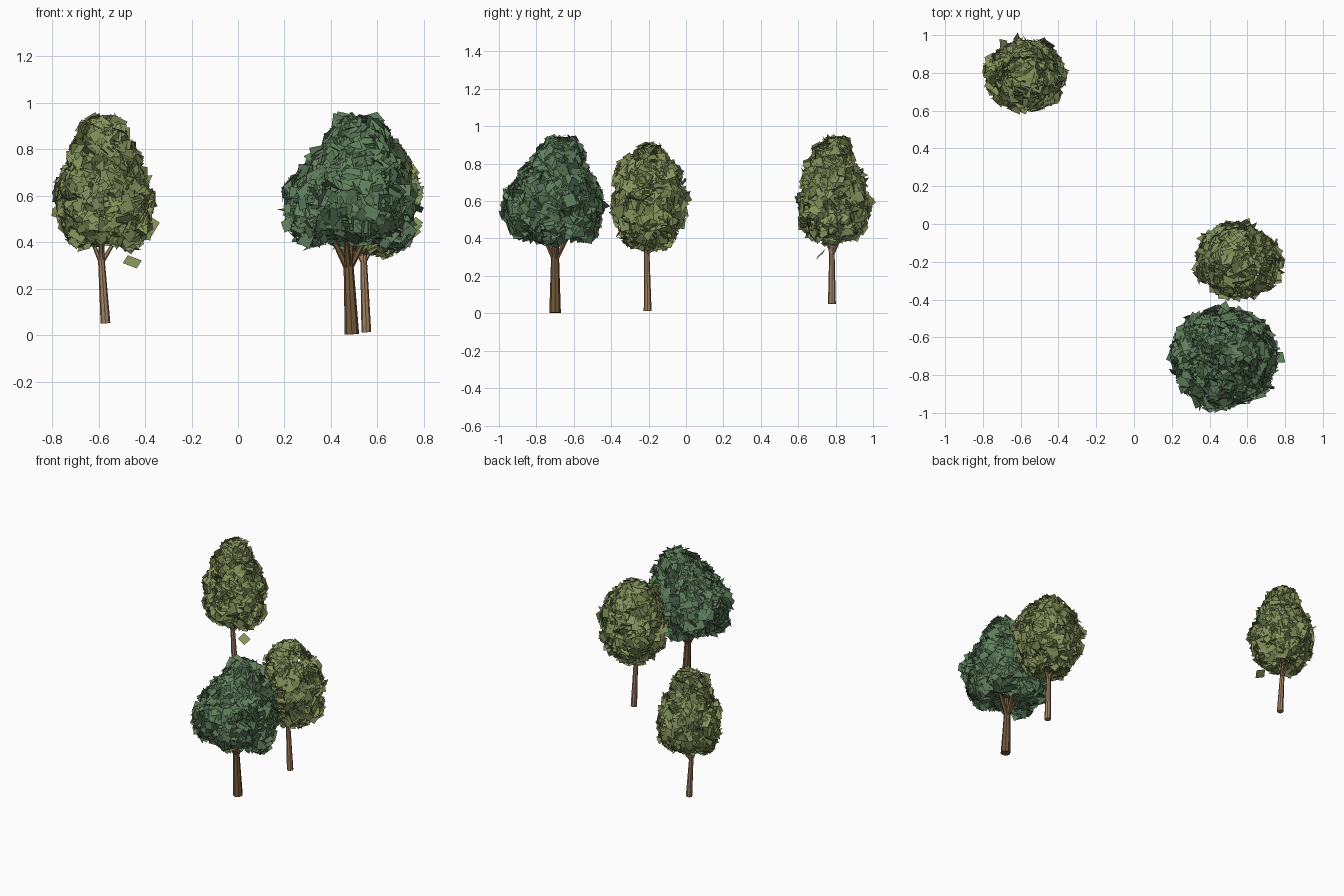
import bpy, bmesh, math, random
from mathutils import Vector, noise

if "Cube" in bpy.data.objects:
    bpy.data.objects.remove(bpy.data.objects["Cube"])


def material(name, rgb):
    m = bpy.data.materials.new(name)
    m.use_nodes = True
    m.diffuse_color = (*rgb, 1)
    bsdf = m.node_tree.nodes["Principled BSDF"]
    bsdf.inputs["Base Color"].default_value = (*rgb, 1)
    bsdf.inputs["Roughness"].default_value = 0.9
    return m


dark_green = material("dark green leaves", (0.115, 0.215, 0.108))
olive = material("olive leaves", (0.23, 0.29, 0.105))
dark_bark = material("dark bark", (0.18, 0.10, 0.045))
light_bark = material("light bark", (0.37, 0.23, 0.13))
UP = Vector((0, 0, 1))


def finish(bm, name, mat):
    mesh = bpy.data.meshes.new(name)
    bm.to_mesh(mesh)
    bm.free()
    mesh.materials.append(mat)
    ob = bpy.data.objects.new(name, mesh)
    bpy.context.collection.objects.link(ob)


def limb(bm, points, radii, sides):
    """Tapered tube through a few points, with closed ends."""
    rings = []
    for i, p in enumerate(points):
        d = points[min(i + 1, len(points) - 1)] - points[max(i - 1, 0)]
        q = UP.rotation_difference(d)
        ring = []
        for k in range(sides):
            a = math.tau * k / sides
            ring.append(bm.verts.new(p + q @ Vector((math.cos(a), math.sin(a), 0)) * radii[i]))
        rings.append(ring)
    for r0, r1 in zip(rings, rings[1:]):
        for k in range(sides):
            n = (k + 1) % sides
            bm.faces.new((r0[k], r0[n], r1[n], r1[k]))
    bm.faces.new(rings[0][::-1])
    bm.faces.new(rings[-1])


def leaf(bm, centre, normal, size, rng):
    """One square leaf card lying across the given normal."""
    q = normal.to_track_quat("Z", "Y")
    a = rng.uniform(0, math.tau)
    h = size * rng.uniform(0.7, 1.0)
    verts = []
    for x, y in ((-1, -1), (1, -1), (1, 1), (-1, 1)):
        u, v = x * size / 2, y * h / 2
        flat = Vector((u * math.cos(a) - v * math.sin(a), u * math.sin(a) + v * math.cos(a), 0))
        verts.append(bm.verts.new(centre + q @ flat))
    bm.faces.new(verts)


def ring_at(rings, z):
    """Interpolated centre x, centre y, radius x, radius y of the crown."""
    for a, b in zip(rings, rings[1:]):
        if z <= b[0]:
            t = (z - a[0]) / (b[0] - a[0])
            return [p + (q - p) * t for p, q in zip(a[1:], b[1:])]
    return rings[-1][1:]


def surface(rings, z, ang, seed):
    cx, cy, rx, ry = ring_at(rings, z)
    d = Vector((math.cos(ang), math.sin(ang), 0))
    bump = 1 + 0.15 * noise.noise(Vector((d.x * 2, d.y * 2, z * 10 + seed)))
    return Vector((cx + rx * d.x * bump, cy + ry * d.y * bump, z))


def crown(name, rings, lobes, mat, count, size, seed, strays=()):
    rng = random.Random(seed)
    bm = bmesh.new()
    low, high = rings[0][0], rings[-1][0]
    widest = max(r[3] for r in rings)

    def card(p, n, tilt):
        n = n + Vector([rng.gauss(0, tilt) for _ in range(3)])
        leaf(bm, p, n.normalized(), size * rng.uniform(0.6, 1.4), rng)

    made = 0
    while made < count:
        z = rng.uniform(low, high)
        # favour the wide parts so that the cover stays even
        if rng.random() > ring_at(rings, z)[2] / widest + 0.15:
            continue
        ang = rng.uniform(0, math.tau)
        p = surface(rings, z, ang, seed)
        along = surface(rings, z, ang + 0.1, seed) - surface(rings, z, ang - 0.1, seed)
        up = surface(rings, min(z + 0.02, high), ang, seed) - surface(rings, max(z - 0.02, low), ang, seed)
        cx, cy = ring_at(rings, z)[:2]
        depth = rng.uniform(0.8, 1.0)
        p = Vector((cx + (p.x - cx) * depth, cy + (p.y - cy) * depth, z))
        card(p, along.cross(up).normalized(), 0.48)
        made += 1
    # caps over the top and the underside
    for ring, up, amount in ((rings[0], -1, count // 20), (rings[-1], 1, count // 40)):
        for _ in range(amount):
            a, r = rng.uniform(0, math.tau), math.sqrt(rng.random())
            p = Vector((ring[1] + ring[3] * r * math.cos(a), ring[2] + ring[4] * r * math.sin(a),
                        ring[0] + rng.uniform(-0.005, 0.015)))
            card(p, UP * up, 0.3)
    # drooping clumps round the lower edge
    for x, y, z, radius in lobes:
        for _ in range(int(9000 * radius * radius)):
            d = Vector([rng.gauss(0, 1) for _ in range(3)]).normalized()
            card(Vector((x, y, z)) + d * radius * rng.uniform(0.8, 1), d, 0.35)
    for s in strays:
        leaf(bm, Vector(s), Vector((0.1, -0.7, 0.7)), size * 1.2, rng)
    finish(bm, name, mat)


def trunk(name, base, fork, top, r, mat, tips):
    bm = bmesh.new()
    base, fork, top = Vector(base), Vector(fork), Vector(top)
    limb(bm, [base, base.lerp(fork, 0.5), fork, top], [r, r * 0.84, r * 0.68, r * 0.2], 8)
    for t in tips:
        t = Vector(t)
        limb(bm, [fork - UP * r, fork.lerp(t, 0.5), t], [r * 0.5, r * 0.36, r * 0.15], 6)
    finish(bm, name, mat)


# Large dark tree at the front
trunk("large_trunk", (0.49, -0.70, 0.003), (0.475, -0.70, 0.31), (0.50, -0.69, 0.60), 0.031, dark_bark,
      [(0.37, -0.72, 0.46), (0.60, -0.67, 0.48), (0.46, -0.80, 0.46), (0.50, -0.59, 0.46)])
crown("large_crown",
      [(0.41, 0.48, -0.70, 0.16, 0.15), (0.45, 0.48, -0.70, 0.245, 0.225), (0.52, 0.475, -0.71, 0.275, 0.255),
       (0.61, 0.48, -0.71, 0.28, 0.265), (0.70, 0.495, -0.70, 0.23, 0.225), (0.80, 0.51, -0.69, 0.165, 0.15),
       (0.88, 0.52, -0.67, 0.12, 0.105), (0.92, 0.525, -0.67, 0.075, 0.07)],
      [(0.67, -0.73, 0.45, 0.09), (0.31, -0.76, 0.47, 0.09), (0.44, -0.55, 0.48, 0.09),
       (0.52, -0.86, 0.49, 0.09)],
      dark_green, 1450, 0.057, 3)

# Olive tree behind it
trunk("middle_trunk", (0.552, -0.205, 0.012), (0.54, -0.21, 0.33), (0.54, -0.20, 0.60), 0.021, light_bark,
      [(0.45, -0.22, 0.46), (0.63, -0.18, 0.46), (0.54, -0.11, 0.45)])
crown("middle_crown",
      [(0.355, 0.555, -0.20, 0.09, 0.08), (0.40, 0.555, -0.20, 0.15, 0.135), (0.47, 0.555, -0.195, 0.20, 0.175),
       (0.57, 0.555, -0.195, 0.215, 0.19), (0.66, 0.555, -0.195, 0.22, 0.195), (0.74, 0.55, -0.20, 0.185, 0.175),
       (0.80, 0.545, -0.21, 0.15, 0.145), (0.85, 0.54, -0.20, 0.09, 0.085), (0.885, 0.54, -0.19, 0.055, 0.045)],
      [(0.62, -0.17, 0.42, 0.07)],
      olive, 1050, 0.055, 11)

# Olive tree at the far corner
trunk("far_trunk", (-0.57, 0.78, 0.05), (-0.588, 0.78, 0.33), (-0.58, 0.79, 0.60), 0.021, light_bark,
      [(-0.50, 0.85, 0.43), (-0.66, 0.77, 0.46), (-0.59, 0.72, 0.46)])
crown("far_crown",
      [(0.405, -0.57, 0.78, 0.12, 0.11), (0.44, -0.575, 0.785, 0.175, 0.155), (0.52, -0.575, 0.79, 0.20, 0.185),
       (0.64, -0.575, 0.79, 0.205, 0.185), (0.72, -0.58, 0.79, 0.17, 0.16), (0.80, -0.585, 0.78, 0.13, 0.12),
       (0.88, -0.58, 0.785, 0.095, 0.095), (0.925, -0.575, 0.81, 0.06, 0.055)],
      [(-0.45, 0.78, 0.44, 0.075), (-0.67, 0.76, 0.45, 0.075)],
      olive, 1050, 0.055, 23, [(-0.455, 0.72, 0.315)])
